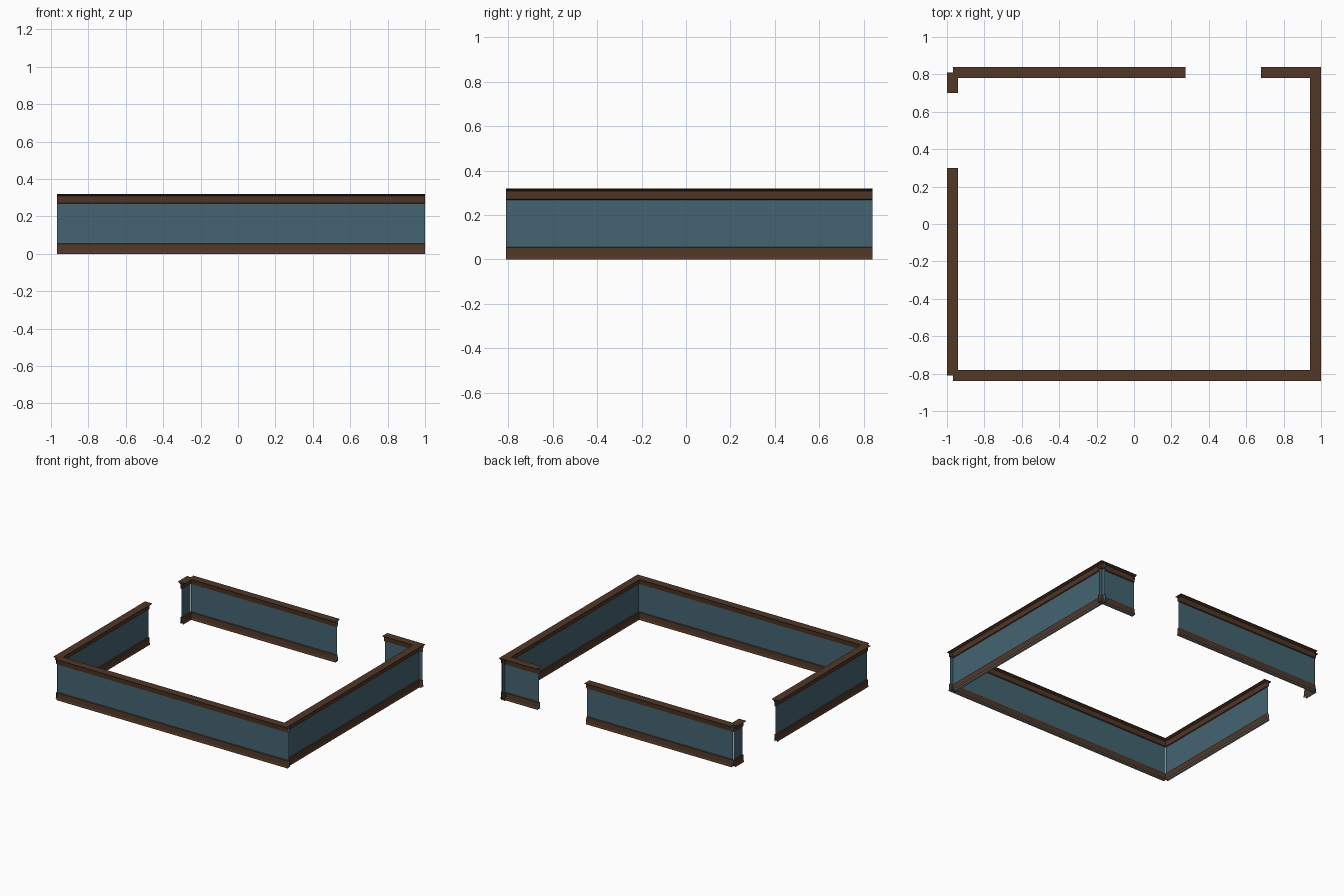
import bpy
import math

if "Cube" in bpy.data.objects:
    bpy.data.objects.remove(bpy.data.objects["Cube"])


def material(name, rgb):
    m = bpy.data.materials.new(name)
    m.diffuse_color = (*rgb, 1)
    m.use_nodes = True
    m.node_tree.nodes["Principled BSDF"].inputs["Base Color"].default_value = m.diffuse_color
    return m


BLUE = material("slate blue paint", (0.056, 0.128, 0.165))
BROWN = material("dark brown wood", (0.083, 0.038, 0.019))

# Cross-sections as (sideways offset, height)
PANEL = [(0, 0.0), (0, 0.318)]
SKIRTING = [(0, 0.056), (0.007, 0.053), (0.009, 0.016), (0.014, 0.0)]
CROWN = [(0, 0.268), (0.007, 0.272), (0.011, 0.308), (0.03, 0.316), (0.03, 0.32)]


def mirrored(half):
    """Mirror a half section to the other side of the wall."""
    return [(-s, z) for s, z in reversed(half)] + half[1:]


def sweep(name, section, start, end, mat, closed=False):
    """Straight open-ended extrusion of a section from start to end."""
    dx, dy = end[0] - start[0], end[1] - start[1]
    length = math.hypot(dx, dy)
    nx, ny = dy / length, -dx / length
    verts = [(p[0] + nx * s, p[1] + ny * s, z) for p in (start, end) for s, z in section]
    n = len(section)
    faces = [(i, n + i, n + (i + 1) % n, (i + 1) % n)
             for i in range(n if closed else n - 1)]
    mesh = bpy.data.meshes.new(name)
    mesh.from_pydata(verts, [], faces)
    mesh.materials.append(mat)
    obj = bpy.data.objects.new(name, mesh)
    bpy.context.collection.objects.link(obj)


# Wall runs, leaving two doorway gaps
X, Y = 0.97, 0.81
RUNS = {
    "front": ((-0.967, -Y), (1.0, -Y)),
    "right": ((X, -Y), (X, 0.84)),
    "back_short": ((1.0, Y), (0.68, Y)),
    "back_long": ((0.275, Y), (-0.967, Y)),
    "left_short": ((-X, Y), (-X, 0.70)),
    "left_long": ((-X, 0.30), (-X, -Y)),
}

for label, (a, b) in RUNS.items():
    sweep(label + "_wall", PANEL, a, b, BLUE)
    sweep(label + "_skirting", mirrored(SKIRTING), a, b, BROWN)
    sweep(label + "_crown_moulding", mirrored(CROWN), a, b, BROWN, closed=True)
